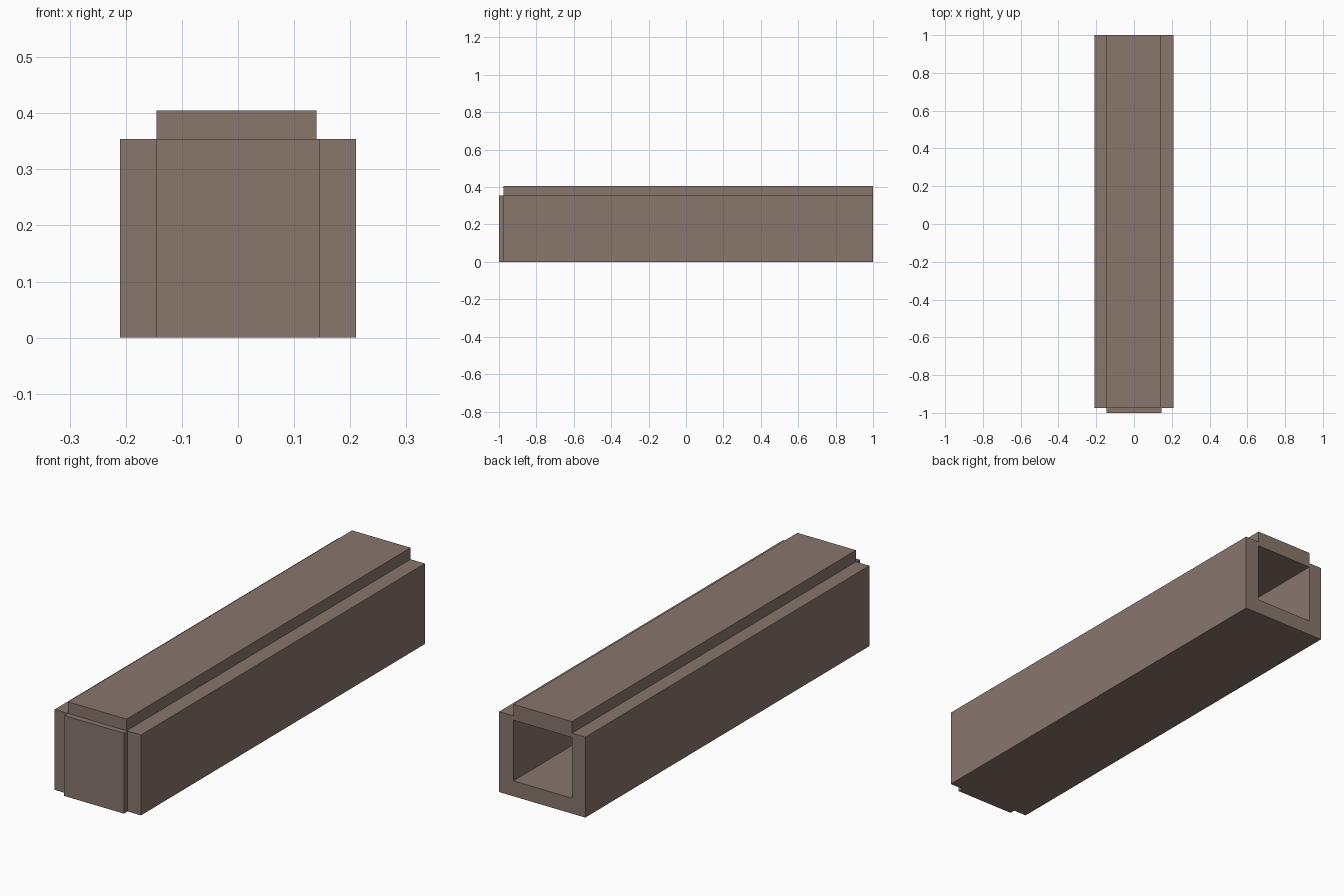
import bpy, bmesh
from mathutils import Vector

if "Cube" in bpy.data.objects:
    bpy.data.objects.remove(bpy.data.objects["Cube"])

mat = bpy.data.materials.new("taupe brown")
mat.diffuse_color = (0.25, 0.183, 0.152, 1)
mat.use_nodes = True
mat.node_tree.nodes["Principled BSDF"].inputs["Base Color"].default_value = mat.diffuse_color


def extrude_profile(name, polygons, y0, y1):
    """Extrude joined x/z polygons along y from y0 to y1."""
    bm = bmesh.new()
    verts = {}
    for poly in polygons:
        for p in poly:
            if p not in verts:
                verts[p] = bm.verts.new((p[0], y0, p[1]))
        bm.faces.new([verts[p] for p in poly])
    ext = bmesh.ops.extrude_face_region(bm, geom=bm.faces[:], use_keep_orig=True)
    moved = [g for g in ext["geom"] if isinstance(g, bmesh.types.BMVert)]
    bmesh.ops.translate(bm, vec=Vector((0, y1 - y0, 0)), verts=moved)
    bmesh.ops.recalc_face_normals(bm, faces=bm.faces[:])
    mesh = bpy.data.meshes.new(name)
    bm.to_mesh(mesh)
    bm.free()
    mesh.materials.append(mat)
    obj = bpy.data.objects.new(name, mesh)
    bpy.context.collection.objects.link(obj)
    return obj


# Hollow beam: bottom, two side walls and raised top strip around the opening
W, H, TOP = 0.21, 0.354, 0.405
L, R, LOW, HIGH = -0.145, 0.14, 0.068, 0.335
extrude_profile("hollow_beam", [
    [(-W, 0), (W, 0), (R, LOW), (L, LOW)],
    [(-W, 0), (L, LOW), (L, HIGH), (L, H), (-W, H)],
    [(W, 0), (W, H), (R, H), (R, HIGH), (R, LOW)],
    [(L, HIGH), (R, HIGH), (R, H), (R, TOP), (L, TOP), (L, H)],
], -0.975, 1.0)

# Plate closing the front end
extrude_profile("front_plate", [[(-0.146, 0), (0.145, 0), (0.145, H), (-0.146, H)]],
                -1.0, -0.975)
